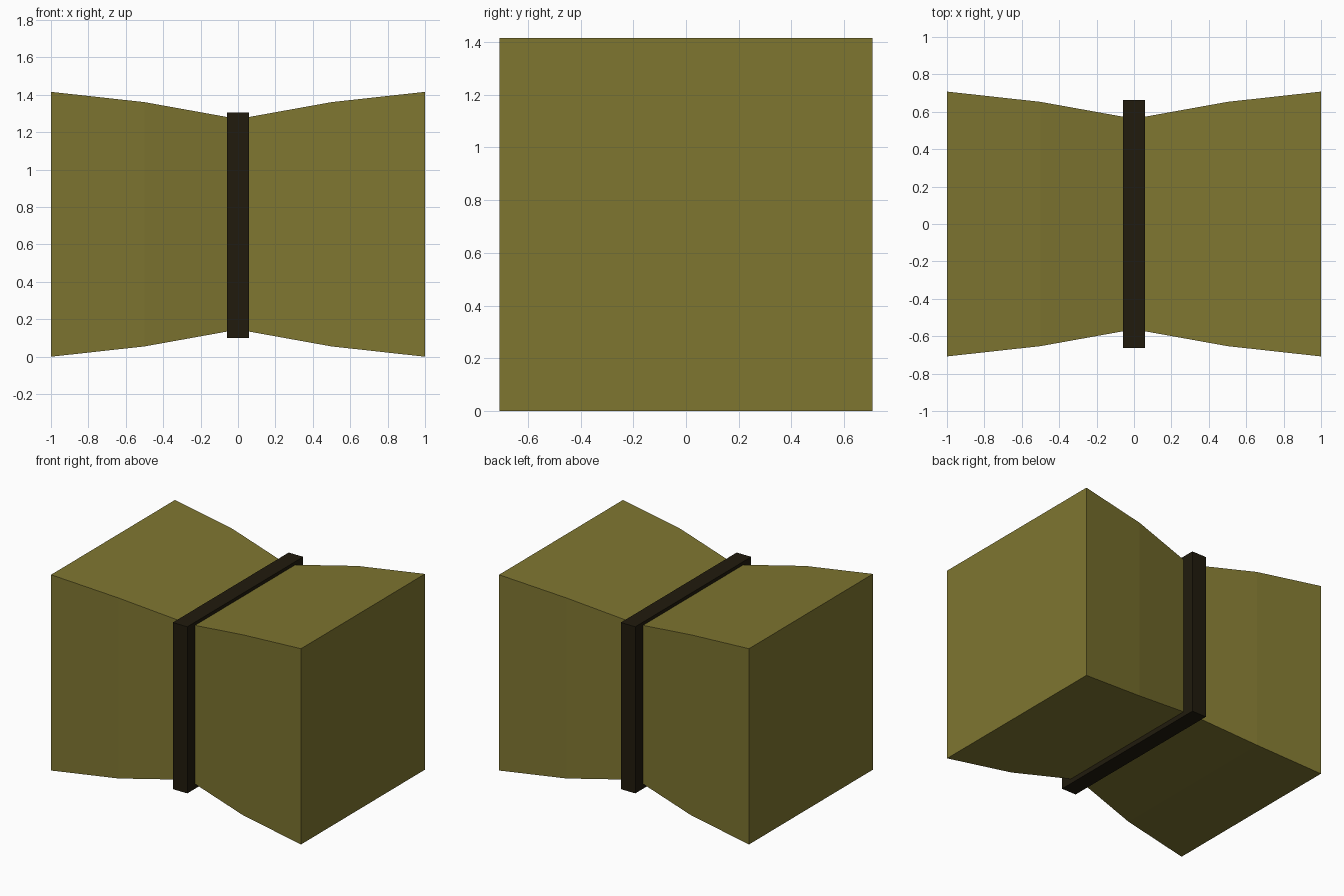
import bpy, bmesh

if "Cube" in bpy.data.objects:
    bpy.data.objects.remove(bpy.data.objects["Cube"])


def material(name, color):
    m = bpy.data.materials.new(name)
    m.diffuse_color = color
    m.use_nodes = True
    m.node_tree.nodes["Principled BSDF"].inputs["Base Color"].default_value = m.diffuse_color
    return m


def finish(name, bm, mat):
    bmesh.ops.recalc_face_normals(bm, faces=bm.faces)
    me = bpy.data.meshes.new(name)
    bm.to_mesh(me)
    bm.free()
    me.materials.append(mat)
    ob = bpy.data.objects.new(name, me)
    bpy.context.collection.objects.link(ob)
    return ob


straw = material("straw", (0.21, 0.18, 0.03, 1))
dark = material("dark_strap", (0.015, 0.011, 0.004, 1))

# Bale: square sections lofted along x, pinched at the middle
half = {-1: 0.708, -0.5: 0.653, 0: 0.563, 0.5: 0.653, 1: 0.708}
bm = bmesh.new()
rings = [[bm.verts.new((x, sy * h, 0.708 + sz * h))
          for sy, sz in ((-1, -1), (1, -1), (1, 1), (-1, 1))]
         for x, h in half.items()]
for a, b in zip(rings, rings[1:]):
    for i in range(4):
        j = (i + 1) % 4
        bm.faces.new((a[i], a[j], b[j], b[i]))
bm.faces.new(rings[0])
bm.faces.new(rings[-1])
finish("hay_bale", bm, straw)

# Strap around the waist
bm = bmesh.new()
bmesh.ops.create_cube(bm, size=1)
bmesh.ops.scale(bm, vec=(0.116, 1.325, 1.205), verts=bm.verts)
bmesh.ops.translate(bm, vec=(0, 0, 0.7025), verts=bm.verts)
finish("strap", bm, dark)
